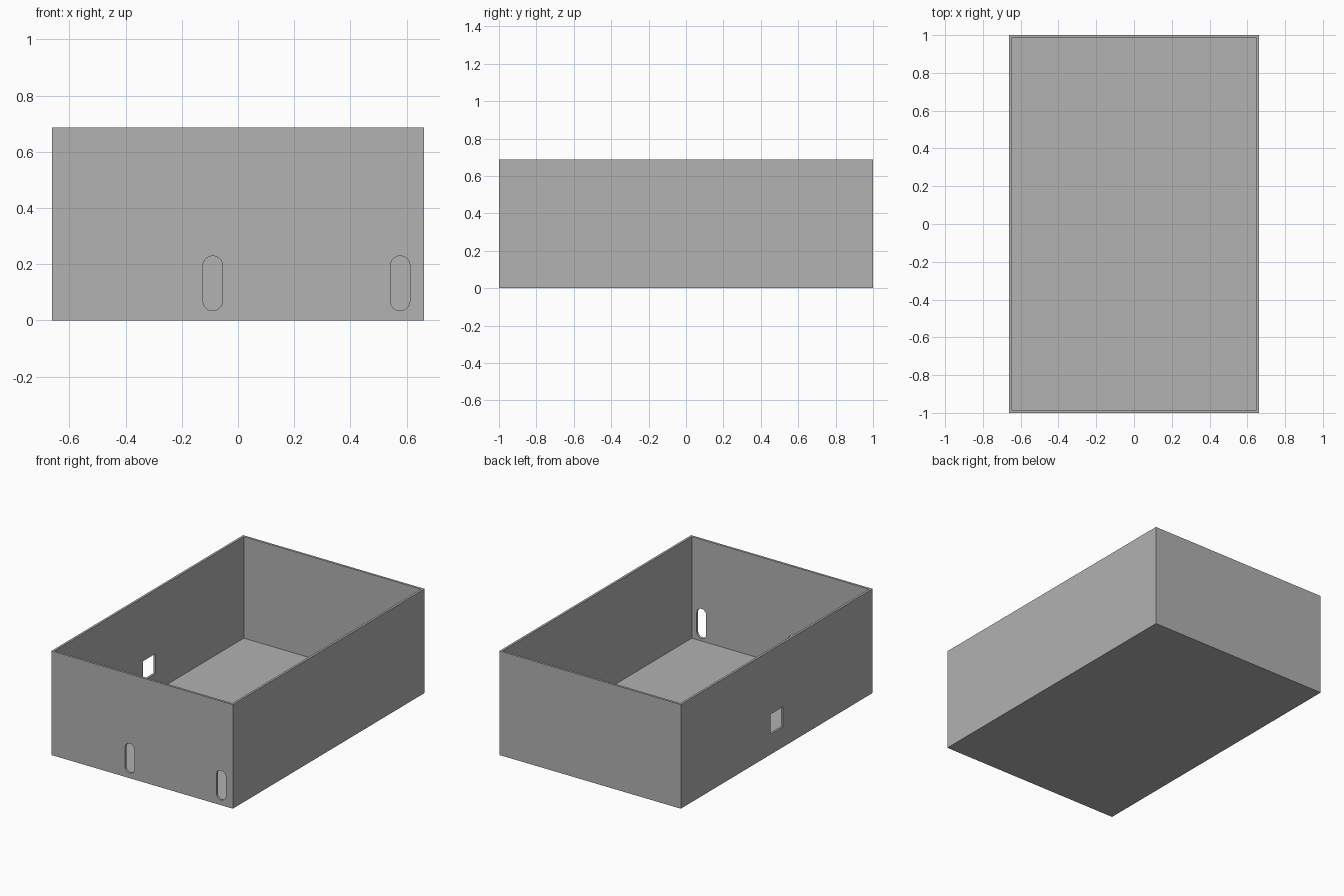
import bpy, bmesh, math
from mathutils import Vector

if "Cube" in bpy.data.objects:
    bpy.data.objects.remove(bpy.data.objects["Cube"], do_unlink=True)

WIDTH, DEPTH, HEIGHT = 1.325, 2.0, 0.687
WALL, FLOOR = 0.015, 0.017

# Plain grey plastic
grey = bpy.data.materials.new("grey_plastic")
grey.use_nodes = True
colour = (0.445, 0.445, 0.445, 1)
grey.diffuse_color = colour
grey.node_tree.nodes["Principled BSDF"].inputs["Base Color"].default_value = colour


def make_object(name, bm):
    bmesh.ops.recalc_face_normals(bm, faces=bm.faces)
    mesh = bpy.data.meshes.new(name)
    bm.to_mesh(mesh)
    bm.free()
    mesh.materials.append(grey)
    obj = bpy.data.objects.new(name, mesh)
    bpy.context.collection.objects.link(obj)
    return obj


def prism(name, outline, direction):
    """Extrude a closed outline of points along a direction."""
    bm = bmesh.new()
    face = bm.faces.new([bm.verts.new(p) for p in outline])
    new = bmesh.ops.extrude_face_region(bm, geom=[face])["geom"]
    verts = [v for v in new if isinstance(v, bmesh.types.BMVert)]
    bmesh.ops.translate(bm, verts=verts, vec=Vector(direction))
    return make_object(name, bm)


def rectangle(w, h):
    return [(-w / 2, -h / 2), (w / 2, -h / 2), (w / 2, h / 2), (-w / 2, h / 2)]


def slot_outline(w, h, steps=16):
    """Upright slot with round ends."""
    r = w / 2
    points = []
    for start, lift in ((0, h / 2 - r), (math.pi, r - h / 2)):
        for i in range(steps + 1):
            a = start + math.pi * i / steps
            points.append((r * math.cos(a), lift + r * math.sin(a)))
    return points


# Open box: solid block, to be hollowed and pierced
box = prism("open_box", [(x, y, 0) for x, y in rectangle(WIDTH, DEPTH)], (0, 0, HEIGHT))

# Hollow interior
cutters = [prism("interior_cutter",
                 [(x, y, FLOOR) for x, y in rectangle(WIDTH - 2 * WALL, DEPTH - 2 * WALL)],
                 (0, 0, HEIGHT))]

# Two round-ended slots in the front wall
for centre in (-0.09, 0.577):
    outline = [(centre + x, -DEPTH / 2 - 0.05, 0.132 + z) for x, z in slot_outline(0.069, 0.195)]
    cutters.append(prism("slot_cutter", outline, (0, 0.1, 0)))

# Square window in the side wall
outline = [(-WIDTH / 2 - 0.05, y, 0.2 + z) for y, z in rectangle(0.132, 0.132)]
cutters.append(prism("window_cutter", outline, (0.1, 0, 0)))

# Apply the cuts and discard the cutters
bpy.context.view_layer.objects.active = box
for cutter in cutters:
    cutter.hide_render = True
    cut = box.modifiers.new("cut", 'BOOLEAN')
    cut.operation = 'DIFFERENCE'
    cut.solver = 'EXACT'
    cut.object = cutter
    bpy.ops.object.modifier_apply(modifier=cut.name)
    bpy.data.objects.remove(cutter, do_unlink=True)

# Smooth the slot ends, keep the edges crisp
bpy.ops.object.select_all(action='DESELECT')
box.select_set(True)
bpy.ops.object.shade_smooth_by_angle(angle=math.radians(30))
